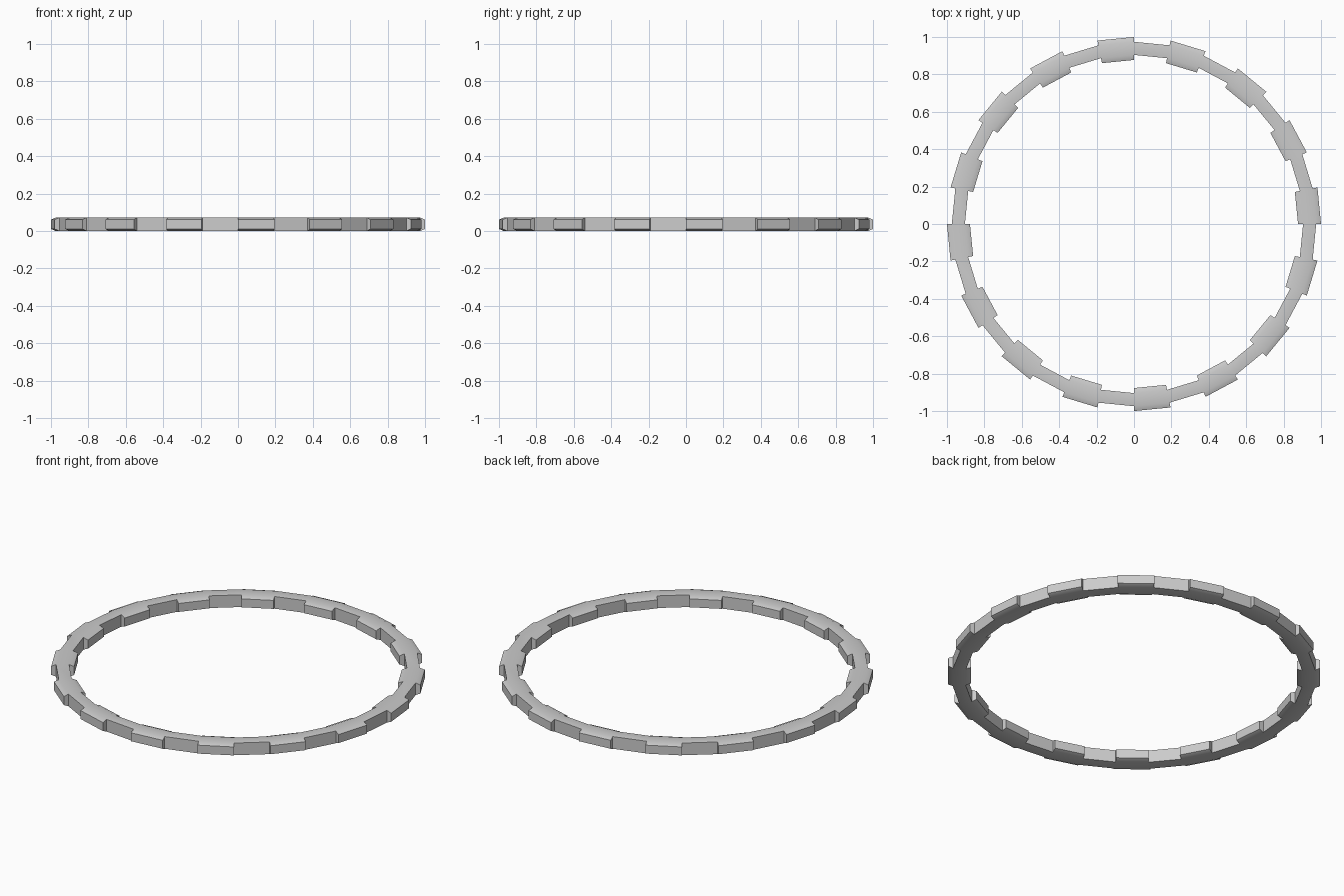
import bpy, bmesh
from math import sin, cos, tau, radians

if "Cube" in bpy.data.objects:
    bpy.data.objects.remove(bpy.data.objects["Cube"])

SEGS = 32            # alternating wide and narrow segments
HEIGHT = 0.072
CHAMFER = 0.011      # drop of the wide segments' edges
# cross-section: wide teeth surround the narrow core
CORE_OUT, CORE_IN = 0.974, 0.904
TOOTH_OUT, TOOTH_IN = 1.0, 0.877

bm = bmesh.new()
rings = []
for i in range(SEGS):
    a = tau * i / SEGS
    v = lambda r, z: bm.verts.new((r * cos(a), r * sin(a), z))
    rings.append({
        "core_out": (v(CORE_OUT, 0), v(CORE_OUT, HEIGHT)),
        "core_in": (v(CORE_IN, 0), v(CORE_IN, HEIGHT)),
        "tooth_out": (v(TOOTH_OUT, CHAMFER), v(TOOTH_OUT, HEIGHT - CHAMFER)),
        "tooth_in": (v(TOOTH_IN, CHAMFER), v(TOOTH_IN, HEIGHT - CHAMFER)),
    })


def strip(a, b, p, q):
    """Quad between two profile points, swept from ring a to ring b."""
    bm.faces.new((a[p[0]][p[1]], a[q[0]][q[1]], b[q[0]][q[1]], b[p[0]][p[1]]))


for i in range(SEGS):
    a, b = rings[i], rings[(i + 1) % SEGS]
    # flat top and bottom of the core
    for level in (0, 1):
        strip(a, b, ("core_out", level), ("core_in", level))
    for side in ("out", "in"):
        core, tooth = "core_" + side, "tooth_" + side
        if i % 2 == 0:
            # wide segment: sloped edges, wall and end caps
            for level in (0, 1):
                strip(a, b, (core, level), (tooth, level))
            strip(a, b, (tooth, 0), (tooth, 1))
            for ring in (a, b):
                bm.faces.new((ring[core][0], ring[tooth][0], ring[tooth][1], ring[core][1]))
        else:
            # narrow segment: plain wall
            strip(a, b, (core, 0), (core, 1))

bmesh.ops.recalc_face_normals(bm, faces=bm.faces[:])
mesh = bpy.data.meshes.new("notched_ring")
bm.to_mesh(mesh)
bm.free()
ring_obj = bpy.data.objects.new("notched_ring", mesh)
bpy.context.collection.objects.link(ring_obj)

# smooth top and bottom, crisp walls
bpy.context.view_layer.objects.active = ring_obj
ring_obj.select_set(True)
bpy.ops.object.shade_smooth_by_angle(angle=radians(30))
